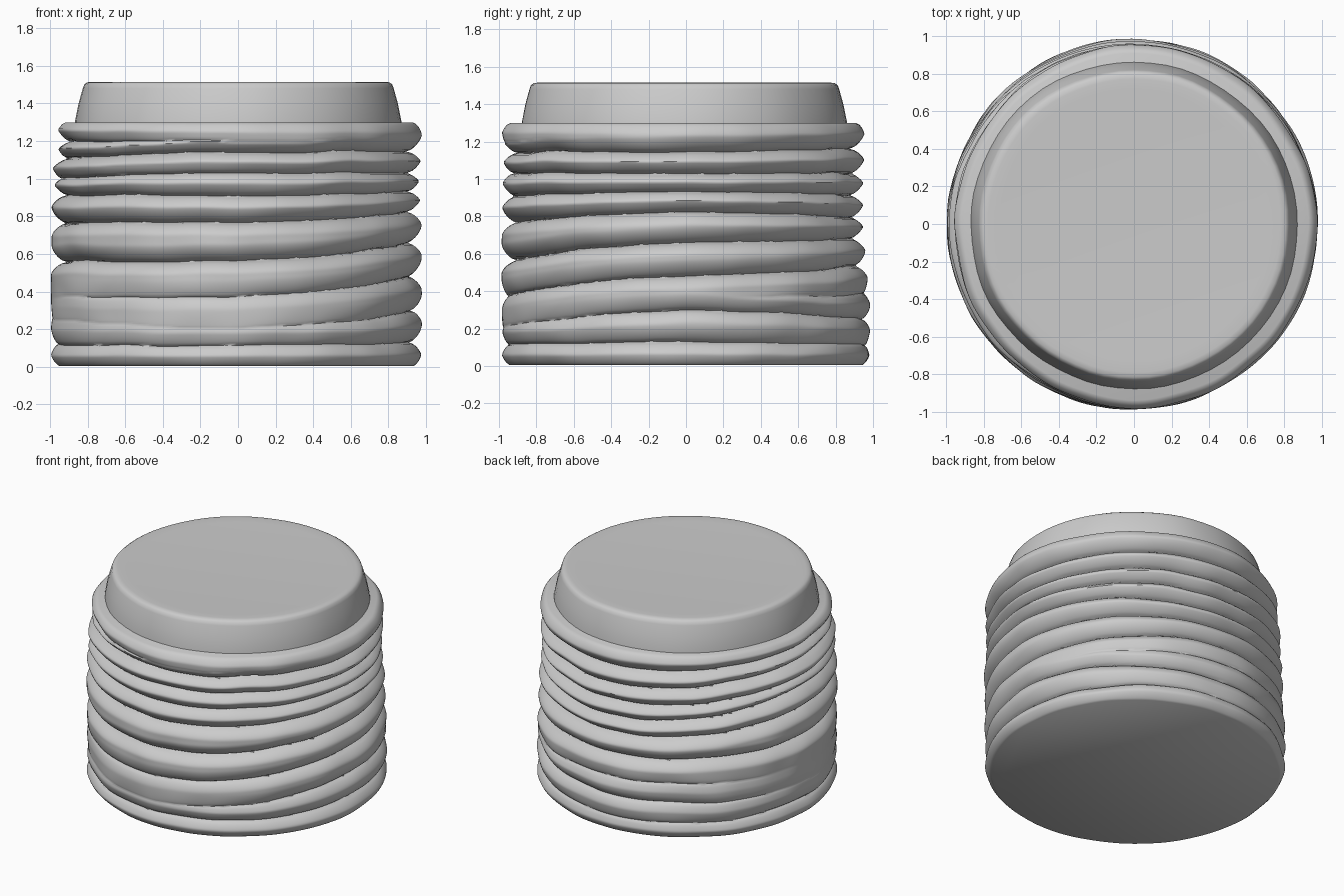
import bpy, bmesh, math
from mathutils import Vector, noise

if "Cube" in bpy.data.objects:
    bpy.data.objects.remove(bpy.data.objects["Cube"])

SEG, ROWS = 180, 150
BASE, TOP = 0.005, 1.30
STEP = (TOP - BASE) / ROWS

# Grooves between the coils: (height, depth) at left, front, right, back, left again.
# Each coil climbs one step per turn, so most grooves end where the next one up begins.
GROOVES = [
    [(1.20, .9), (1.20, .2), (1.22, 0), (1.22, 0), (1.20, 0)],
    [(1.11, 1.0), (1.14, 1.0), (1.15, 1.0), (1.16, 1.0), (1.20, .9)],
    [(1.00, .7), (1.03, .8), (1.03, 1.0), (1.03, 1.0), (1.11, 1.0)],
    [(0.91, 1.0), (0.91, .9), (0.93, .9), (0.91, 1.0), (1.00, .7)],
    [(0.76, 1.0), (0.77, 1.0), (0.82, 1.0), (0.79, 1.0), (0.91, 1.0)],
    [(0.56, 1.0), (0.56, 1.0), (0.66, 1.0), (0.68, 1.0), (0.76, 1.0)],
    [(0.37, 0), (0.37, .5), (0.48, .9), (0.54, .9), (0.56, 1.0)],
    [(0.40, 0), (0.40, 0), (0.36, 0), (0.39, .4), (0.40, 0)],
    [(0.26, .1), (0.20, .1), (0.30, .8), (0.25, .6), (0.26, .1)],
    [(0.12, .5), (0.11, .5), (0.13, .8), (0.11, .3), (0.12, .5)],
]


def groove_at(keys, turn):
    i = min(int(turn), 3)
    t = turn - i
    t = 0.5 * t + 0.5 * t * t * (3 - 2 * t)
    (z0, d0), (z1, d1) = keys[i], keys[i + 1]
    return z0 + (z1 - z0) * t, d0 + (d1 - d0) * t


def arc_dip(u):
    # crease between two rounded coils
    return 0.55 * (1 - math.sqrt(1 - (1 - u) ** 2)) + 0.45 * (1 - u) ** 1.5 if u < 1 else 0


def coil_point(angle, z):
    turn = ((angle - math.pi) % math.tau) / (math.pi / 2)
    c, s = math.cos(angle), math.sin(angle)
    dip, new_z = 0, z
    for keys in GROOVES:
        gz, d = groove_at(keys, turn)
        gz += 0.010 * noise.noise(Vector((c * 3, s * 3, gz * 3)))
        dz = z - gz
        if abs(dz) <= STEP / 2 and d > 0.08:
            new_z, dz = gz, 0        # put a row of points right on the crease
        width = 0.09 if dz > 0 else 0.07
        dip = max(dip, 0.085 * d * arc_dip(abs(dz) / width))
    # rounded shoulders at the top and foot
    dip = max(dip, 0.05 * arc_dip((TOP - z) / 0.07), 0.055 * arc_dip(z / 0.07))
    r = 0.985 - dip + 0.009 * noise.noise(Vector((c * 4, s * 4, z * 5)))
    # the upper coils sit in a little at the back, and at the left near the top
    r -= 0.03 * max(0, min(1, (z - 0.3) / 0.4)) * max(0, s)
    r -= 0.03 * max(0, min(1, (z - 1.05) / 0.15)) * max(0, -c)
    return Vector((r * c - 0.008, r * s, new_z))


def lathe(name, rings):
    # skin a stack of rings and close both ends
    bm = bmesh.new()
    loops = [[bm.verts.new(co) for co in ring] for ring in rings]
    for a, b in zip(loops, loops[1:]):
        n = len(a)
        for i in range(n):
            j = (i + 1) % n
            bm.faces.new((a[i], a[j], b[j], b[i]))
    bm.faces.new(loops[0][::-1])
    bm.faces.new(loops[-1])
    me = bpy.data.meshes.new(name)
    bm.to_mesh(me)
    bm.free()
    ob = bpy.data.objects.new(name, me)
    bpy.context.collection.objects.link(ob)
    bpy.context.view_layer.objects.active = ob
    bpy.ops.object.select_all(action='DESELECT')
    ob.select_set(True)
    bpy.ops.object.shade_smooth_by_angle(angle=math.radians(60))
    return ob


# Coiled body
angles = [math.tau * i / SEG for i in range(SEG)]
lathe("coiled_body", [[coil_point(a, BASE + STEP * k) for a in angles]
                      for k in range(ROWS + 1)])

# Tapered collar with softly rounded rim and flat lid
profile = [(0.87, 1.27), (0.868, 1.31), (0.85, 1.40), (0.828, 1.48),
           (0.82, 1.502), (0.805, 1.512), (0.78, 1.515), (0.72, 1.512)]
collar_rings = []
for r, z in profile:
    ring = []
    for i in range(64):
        a = math.tau * i / 64
        w = 0.008 * noise.noise(Vector((math.cos(a) * 3, math.sin(a) * 3, z)))
        ring.append(Vector(((r + w) * math.cos(a), (r + w) * math.sin(a) - 0.006, z)))
    collar_rings.append(ring)
lathe("top_collar", collar_rings)
